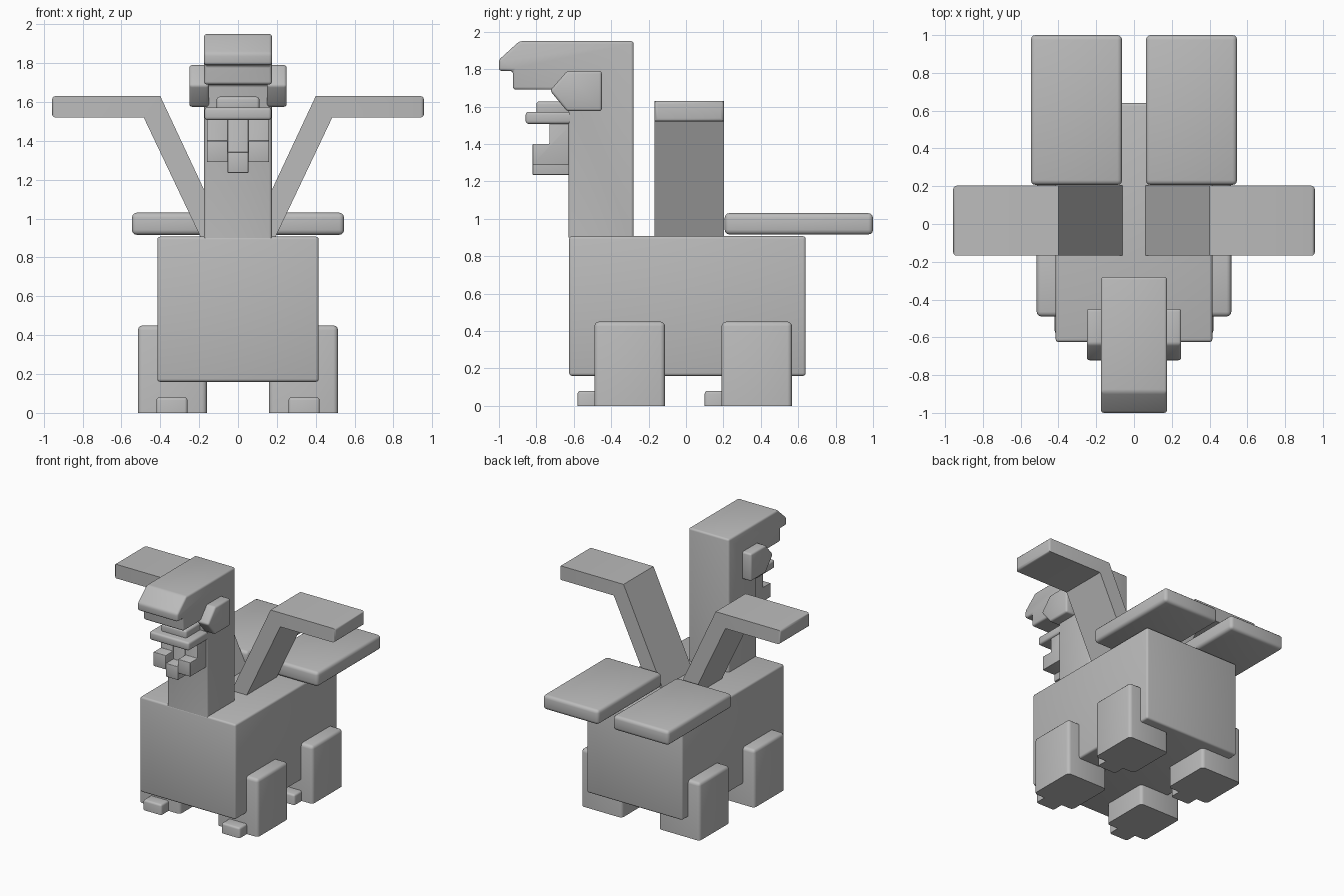
import bpy, bmesh

if "Cube" in bpy.data.objects:
    bpy.data.objects.remove(bpy.data.objects["Cube"])

grey = bpy.data.materials.new("plain grey")
grey.diffuse_color = (0.5, 0.5, 0.5, 1)
grey.use_nodes = True
grey.node_tree.nodes["Principled BSDF"].inputs["Base Color"].default_value = grey.diffuse_color


def prism(name, profile, axis, lo, hi, bevel=0.018, keep=lambda a, b: True, mirror=False):
    """Extrude a 2D profile along x (profile = y,z) or y (profile = x,z); bevel edges passing keep."""
    def place(p, t):
        return (t, p[0], p[1]) if axis == 'X' else (p[0], t, p[1])
    bm = bmesh.new()
    a = [bm.verts.new(place(p, lo)) for p in profile]
    b = [bm.verts.new(place(p, hi)) for p in profile]
    bm.faces.new(a)
    bm.faces.new(b[::-1])
    n = len(profile)
    for i in range(n):
        j = (i + 1) % n
        bm.faces.new((a[j], a[i], b[i], b[j]))
    bmesh.ops.recalc_face_normals(bm, faces=bm.faces)
    if bevel:
        edges = [e for e in bm.edges if keep(e.verts[0].co, e.verts[1].co)]
        bmesh.ops.bevel(bm, geom=edges, offset=bevel, segments=3, profile=0.5,
                        affect='EDGES', clamp_overlap=True)
    me = bpy.data.meshes.new(name)
    bm.to_mesh(me)
    bm.free()
    me.materials.append(grey)
    ob = bpy.data.objects.new(name, me)
    bpy.context.collection.objects.link(ob)
    if mirror:
        ob.modifiers.new("mirror", 'MIRROR').use_mirror_merge = False
    bpy.ops.object.select_all(action='DESELECT')
    bpy.context.view_layer.objects.active = ob
    ob.select_set(True)
    bpy.ops.object.shade_smooth_by_angle(angle=0.6)
    return ob


def box(name, x, y, z, **kw):
    rect = [(y[0], z[0]), (y[1], z[0]), (y[1], z[1]), (y[0], z[1])]
    return prism(name, rect, 'X', x[0], x[1], **kw)


def above(level):
    """Leave the edges lying at or below a level sharp."""
    return lambda a, b: max(a.z, b.z) > level


# Body
box("body", (-0.415, 0.415), (-0.625, 0.64), (0.16, 0.907), bevel=0.015)

# Legs and toes, front and back pairs
for label, y0, y1 in (("front", -0.49, -0.112), ("back", 0.19, 0.567)):
    box(label + "_leg", (0.16, 0.515), (y0, y1), (0, 0.45),
        bevel=0.025, keep=above(0.1), mirror=True)
    box(label + "_toe", (0.26, 0.42), (y0 - 0.09, y0 + 0.03), (0, 0.08),
        bevel=0.015, keep=above(0.01), mirror=True)

# Neck and head in one stepped profile
head = [(-0.28, 0.9), (-0.28, 1.95), (-0.89, 1.95), (-1.0, 1.85), (-1.0, 1.79),
        (-0.925, 1.79), (-0.925, 1.69), (-0.628, 1.69), (-0.628, 0.9)]
prism("neck_and_head", head, 'X', -0.175, 0.175, bevel=0.015, keep=above(1.0))

# Hexagonal-looking pointed plates on the sides of the head
plate = [(-0.727, 1.685), (-0.636, 1.79), (-0.45, 1.79), (-0.45, 1.575), (-0.636, 1.575)]
prism("side_plate", plate, 'X', 0.15, 0.25, bevel=0.014, mirror=True)

# Jaw and teeth
box("lower_jaw", (-0.172, 0.172), (-0.857, -0.6), (1.507, 1.572), bevel=0.015)
box("lower_teeth", (-0.11, 0.11), (-0.80, -0.6), (1.55, 1.627), bevel=0.015)


# Beard strands, each curling forward at the tip
def strand(bottom, step):
    return [(-0.6, 1.52), (-0.73, 1.52), (-0.73, step), (-0.82, step),
            (-0.82, bottom), (-0.6, bottom)]


prism("side_beard", strand(1.29, 1.40), 'X', 0.053, 0.16, bevel=0.004, mirror=True)
prism("middle_beard", strand(1.235, 1.34), 'X', -0.053, 0.053, bevel=0.004)

# Wings: sloping arm then a flat tip, rounded only at the tip
wing = [(0.056, 0.895), (0.40, 1.63), (0.957, 1.63), (0.957, 1.52), (0.485, 1.52), (0.188, 0.895)]
prism("wing", wing, 'Y', -0.168, 0.203, bevel=0.018,
      keep=lambda a, b: min(a.x, b.x) > 0.9, mirror=True)

# Tail slabs
box("tail_slab", (0.063, 0.546), (0.207, 1.0), (0.916, 1.03), bevel=0.025, mirror=True)
